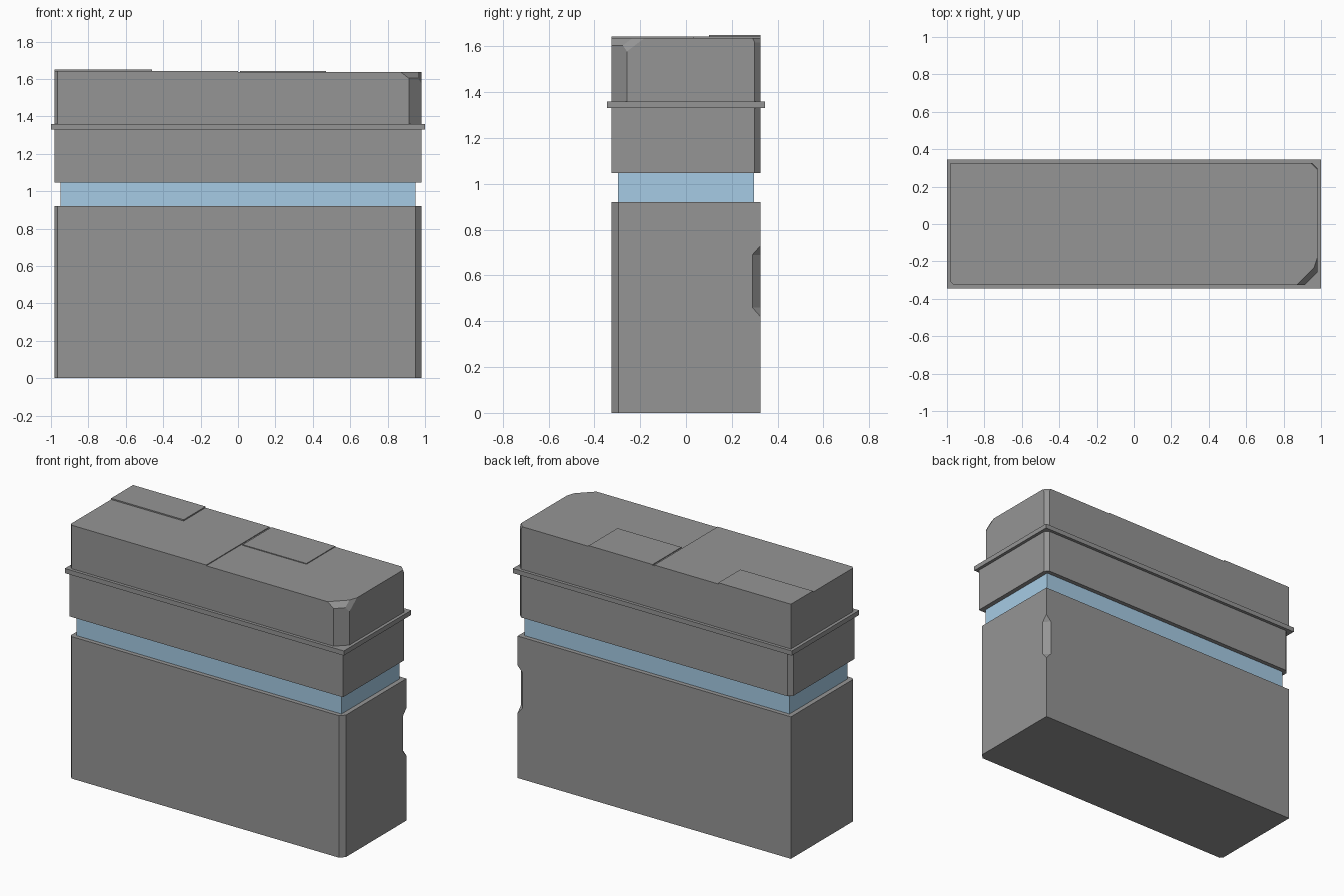
import bpy, bmesh
from mathutils import Vector

if "Cube" in bpy.data.objects:
    bpy.data.objects.remove(bpy.data.objects["Cube"])


def material(name, color):
    mat = bpy.data.materials.new(name)
    mat.diffuse_color = (*color, 1)
    mat.use_nodes = True
    mat.node_tree.nodes["Principled BSDF"].inputs["Base Color"].default_value = mat.diffuse_color
    return mat


GREY = material("dark_grey", (0.30, 0.30, 0.30))
BLUE = material("pale_blue", (0.38, 0.60, 0.78))


def finish(name, bm, mat=GREY):
    bmesh.ops.recalc_face_normals(bm, faces=bm.faces[:])
    me = bpy.data.meshes.new(name)
    bm.to_mesh(me)
    bm.free()
    me.materials.append(mat)
    ob = bpy.data.objects.new(name, me)
    bpy.context.collection.objects.link(ob)
    return ob


def block(name, x0, x1, y0, y1, z0, z1, fl=0, fr=0, br=0, bl=0, cuts=(), mat=GREY):
    """Box with optional vertical corner chamfers and extra planar cuts."""
    corners = [(x0, y0, 1, 1, fl), (x1, y0, -1, 1, fr),
               (x1, y1, -1, -1, br), (x0, y1, 1, -1, bl)]
    outline = []
    for i, (x, y, sx, sy, c) in enumerate(corners):
        if not c:
            outline.append((x, y))
        elif i % 2:
            outline += [(x + sx * c, y), (x, y + sy * c)]
        else:
            outline += [(x, y + sy * c), (x + sx * c, y)]
    bm = bmesh.new()
    base = bm.faces.new([bm.verts.new((x, y, z0)) for x, y in outline])
    ext = bmesh.ops.extrude_face_region(bm, geom=[base], use_keep_orig=True)
    top = [v for v in ext["geom"] if isinstance(v, bmesh.types.BMVert)]
    bmesh.ops.translate(bm, verts=top, vec=(0, 0, z1 - z0))
    for point, normal in cuts:
        geom = bm.verts[:] + bm.edges[:] + bm.faces[:]
        r = bmesh.ops.bisect_plane(bm, geom=geom, plane_co=point,
                                   plane_no=normal, clear_outer=True)
        edges = [e for e in r["geom_cut"] if isinstance(e, bmesh.types.BMEdge)]
        bmesh.ops.contextual_create(bm, geom=edges)
    return finish(name, bm, mat)


X, Y = 0.98, 0.325

# Lower case, with a tapered notch in its back right edge
lower = block("lower_case", -X, X, -Y, Y, 0, 0.92, fl=0.015, fr=0.03)
out, side = Vector((1, 1, 0)).normalized(), Vector((1, -1, 0)).normalized()
profile = [(-0.025, 0.46), (-0.025, 0.69), (0.025, 0.77), (0.025, 0.38)]
bm = bmesh.new()
rings = [[bm.verts.new(Vector((X, Y, z)) + out * d + side * s) for d, z in profile]
         for s in (-0.1, 0.1)]
for ring in rings:
    bm.faces.new(ring)
for i in range(4):
    j = (i + 1) % 4
    bm.faces.new((rings[0][i], rings[0][j], rings[1][j], rings[1][i]))
cutter = finish("notch_cutter", bm)
cutter.hide_render = True
cutter.hide_set(True)
mod = lower.modifiers.new("notch", 'BOOLEAN')
mod.operation, mod.object, mod.solver = 'DIFFERENCE', cutter, 'EXACT'

# Blue band between the cases
block("light_band", -0.95, 0.95, -0.297, 0.297, 0.92, 1.05, mat=BLUE)

# Upper case and rim
block("upper_case", -X, X, -Y, Y, 1.047, 1.33, br=0.025, bl=0.025)
block("rim", -1, 1, -0.345, 0.345, 1.33, 1.36)

# Lid, with sloped cuts above its chamfered right corners
block("lid", -X, X, -Y, Y, 1.36, 1.637, fl=0.015, fr=0.067, br=0.025,
      cuts=[((0.87, -Y, 1.637), (1, -1, 1.3)),
            ((X, -0.18, 1.637), (2.745, -0.915, 1.2)),
            ((0.945, Y, 1.637), (1, 1, 0.5))])

# Raised plates on the lid
block("left_plate", -X, 0, -Y, Y, 1.637, 1.642, fl=0.015)
block("left_pad", -X, -0.46, 0.1, Y, 1.642, 1.65)
block("right_pad", 0.012, 0.47, 0.03, Y, 1.637, 1.642)
